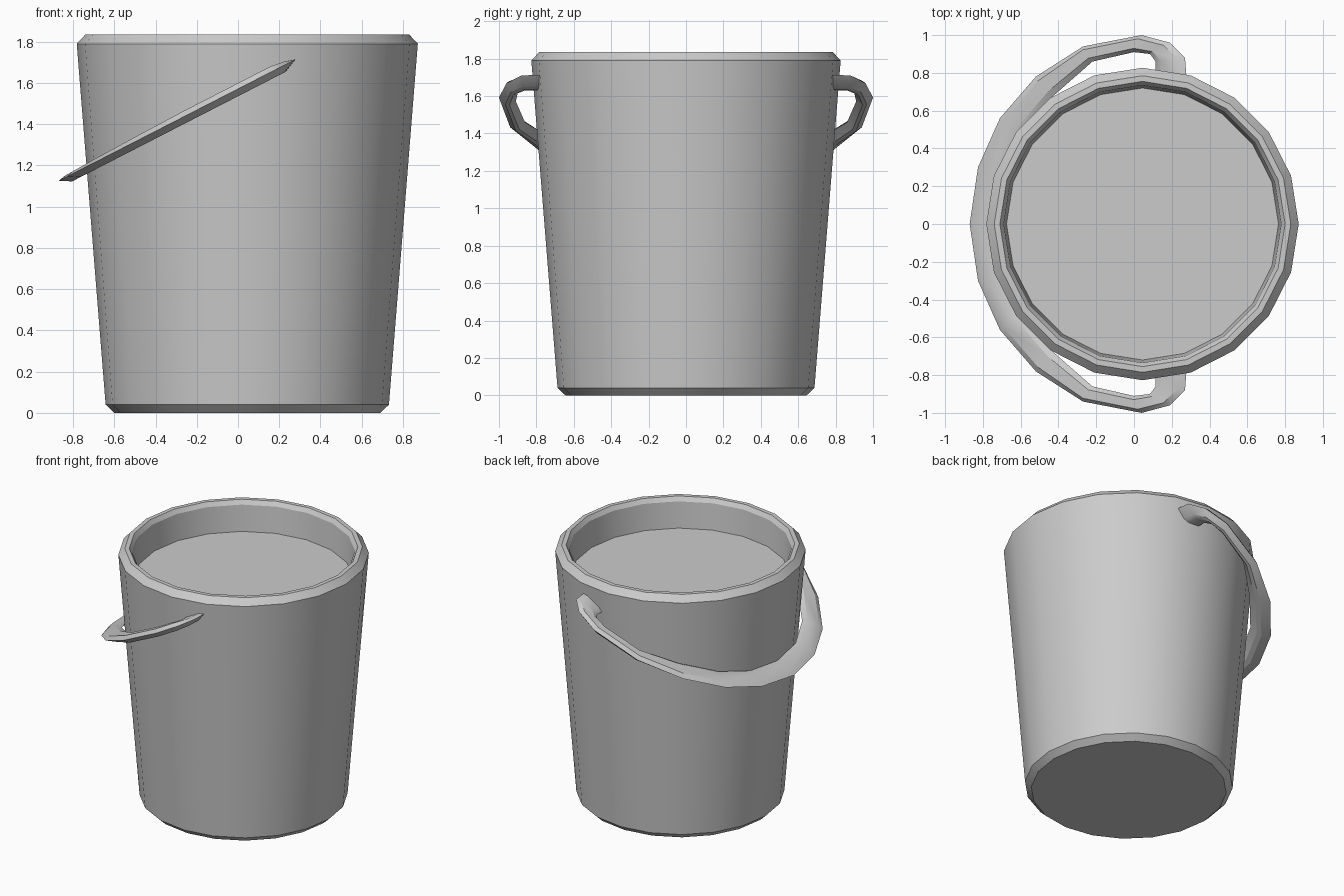
import bpy
import math
from mathutils import Vector

if "Cube" in bpy.data.objects:
    bpy.data.objects.remove(bpy.data.objects["Cube"])

CX = 0.045      # bucket axis sits slightly right of the overall centre
SIDES = 20


def make_object(name, verts, faces):
    mesh = bpy.data.meshes.new(name)
    mesh.from_pydata(verts, [], faces)
    mesh.update()
    obj = bpy.data.objects.new(name, mesh)
    bpy.context.collection.objects.link(obj)
    bpy.ops.object.select_all(action='DESELECT')
    obj.select_set(True)
    bpy.context.view_layer.objects.active = obj
    bpy.ops.object.mode_set(mode='EDIT')
    bpy.ops.mesh.select_all(action='SELECT')
    bpy.ops.mesh.normals_make_consistent(inside=False)
    bpy.ops.object.mode_set(mode='OBJECT')
    bpy.ops.object.shade_smooth_by_angle(angle=math.radians(28))
    return obj


def loft(name, rings):
    """Bridge equal-length rings of points and cap both ends."""
    n = len(rings[0])
    faces = [(r * n + i, r * n + (i + 1) % n,
              (r + 1) * n + (i + 1) % n, (r + 1) * n + i)
             for r in range(len(rings) - 1) for i in range(n)]
    faces.append(tuple(reversed(range(n))))
    last = (len(rings) - 1) * n
    faces.append(tuple(last + i for i in range(n)))
    return make_object(name, [p for ring in rings for p in ring], faces)


def circle(r, z):
    return [(CX + r * math.cos(math.tau * i / SIDES),
             r * math.sin(math.tau * i / SIDES), z) for i in range(SIDES)]


# Bucket: base chamfer, tapered wall, bevelled rim, inner wall, filled surface
profile = [(0.645, 0), (0.687, 0.04), (0.827, 1.79), (0.785, 1.835),
           (0.755, 1.835), (0.735, 1.805), (0.72, 1.617)]
loft("bucket", [circle(r, z) for r, z in profile])

# Handle: outer and inner outline of one half, seen from above,
# and how far the top face rises above the tilted plane
half = [((0.28, 0.75), (0.115, 0.75), 0.012),
        ((0.27, 0.88), (0.115, 0.86), 0.015),
        ((0.19, 0.96), (0.085, 0.90), 0.025),
        ((0.04, 1.0), (0.0, 0.91), 0.025),
        ((-0.27, 0.94), (-0.22, 0.86), 0.025),
        ((-0.52, 0.78), (-0.425, 0.68), 0.02),
        ((-0.71, 0.56), (-0.60, 0.48), 0.015),
        ((-0.826, 0.30), (-0.70, 0.26), 0.01),
        ((-0.87, 0), (-0.735, 0), 0.008)]
SLOPE = 0.513
normal = Vector((-SLOPE, 0, 1)).normalized()


def on_plane(p, side):
    return Vector((p[0], p[1] * side, 1.125 + (p[0] + 0.87) * SLOPE))


def section(row, side):
    o, i = on_plane(row[0], side), on_plane(row[1], side)
    top, bottom = normal * row[2], normal * -0.032
    return [o, o.lerp(i, 0.22) + top, o.lerp(i, 0.78) + top, i,
            o.lerp(i, 0.62) + bottom, o.lerp(i, 0.38) + bottom]


loft("handle", [section(p, 1) for p in half] +
     [section(p, -1) for p in reversed(half[:-1])])
